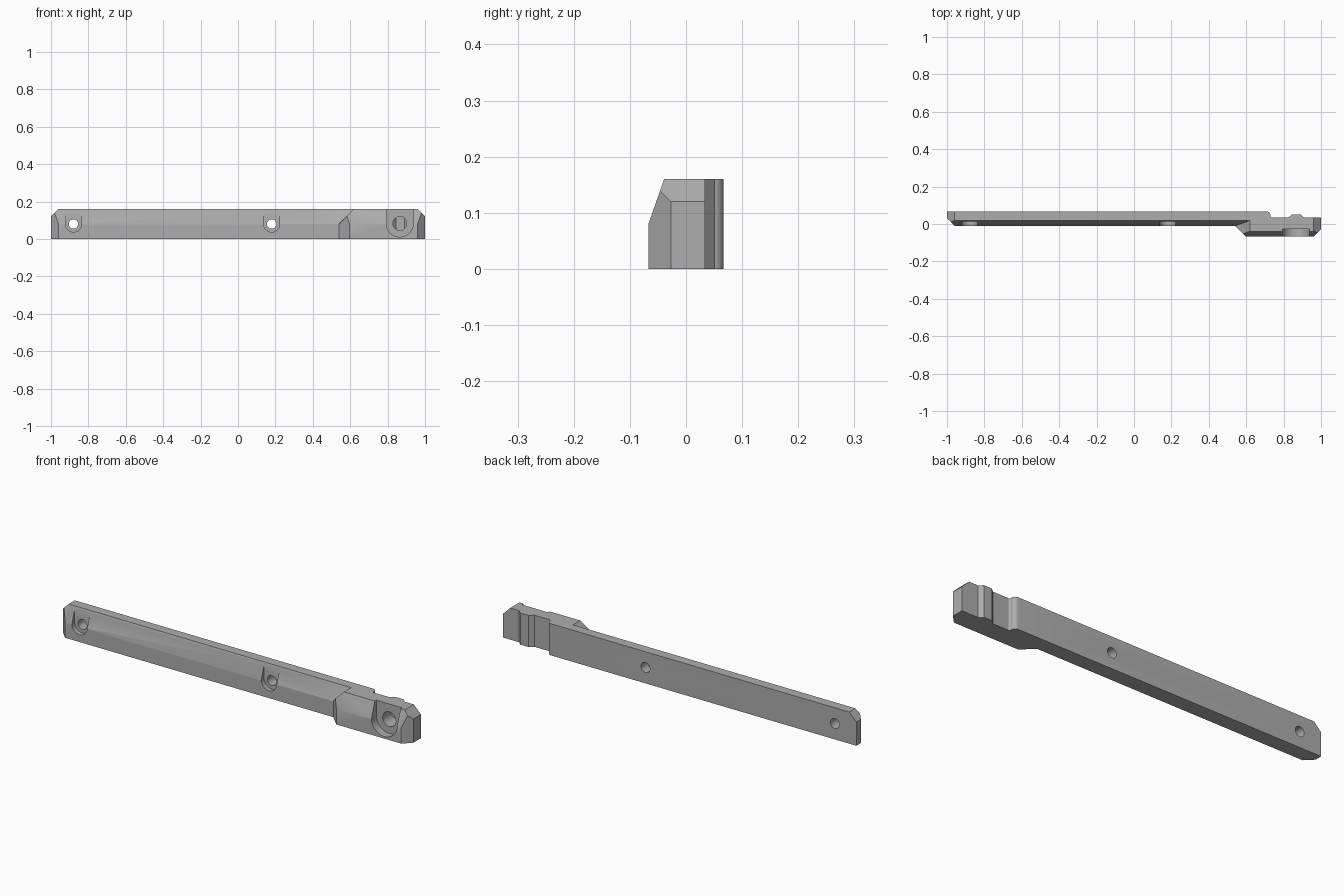
import bpy, bmesh, math
from mathutils import Vector

if "Cube" in bpy.data.objects:
    bpy.data.objects.remove(bpy.data.objects["Cube"])

H = 0.16            # rail height
KNEE = 0.08         # height where the front starts leaning back
LEAN = 0.028        # how far the front leans back at the top

grey = bpy.data.materials.new("machined grey")
grey.use_nodes = True
GREY = (0.42, 0.42, 0.42, 1)
grey.diffuse_color = GREY
grey.node_tree.nodes["Principled BSDF"].inputs["Base Color"].default_value = GREY


def prism(name, outline, place, depth, cuts=()):
    """Extrude an outline by depth, then trim it by (point, outward normal) planes."""
    bm = bmesh.new()
    face = bm.faces.new([bm.verts.new(place(*p)) for p in outline])
    new = bmesh.ops.extrude_face_region(bm, geom=[face])["geom"]
    bmesh.ops.translate(bm, vec=depth, verts=[v for v in new if isinstance(v, bmesh.types.BMVert)])
    for point, normal in cuts:
        bmesh.ops.bisect_plane(bm, geom=bm.verts[:] + bm.edges[:] + bm.faces[:], dist=1e-6,
                               plane_co=point, plane_no=Vector(normal).normalized(), clear_outer=True)
        bmesh.ops.holes_fill(bm, edges=[e for e in bm.edges if e.is_boundary], sides=0)
    bmesh.ops.recalc_face_normals(bm, faces=bm.faces[:])
    mesh = bpy.data.meshes.new(name)
    bm.to_mesh(mesh)
    bm.free()
    mesh.materials.append(grey)
    obj = bpy.data.objects.new(name, mesh)
    bpy.context.collection.objects.link(obj)
    return obj


def plan(x, y):
    return (x, y, 0)


def combine(target, other, operation):
    other.hide_render = True
    mod = target.modifiers.new("combine", 'BOOLEAN')
    mod.operation, mod.object, mod.solver = operation, other, 'EXACT'
    bpy.context.view_layer.objects.active = target
    bpy.ops.object.modifier_apply(modifier=mod.name)
    bpy.data.objects.remove(other)


def arc(cx, cy, r, start, end, n):
    return [(cx + r * math.cos(math.radians(start + (end - start) * i / n)),
             cy + r * math.sin(math.radians(start + (end - start) * i / n))) for i in range(n + 1)]


def lean_cut(y):
    return ((0, y, KNEE), (0, -(H - KNEE), LEAN))


# Long bar, with rounded back step and the boss behind the large hole
bar_outline = ([(-0.96, -0.01), (-1, 0.03), (-1, 0.067)]
               + arc(0.71, 0.047, 0.02, 90, 0, 6)
               + arc(0.74, 0.043, 0.01, 180, 270, 4)
               + [(0.825, 0.034), (0.845, 0.052), (0.89, 0.052), (0.91, 0.034), (0.91, -0.01)])
bar_outline = [(x, 0.034 if abs(y - 0.033) < 1e-5 else y) for x, y in bar_outline]
rail = prism("rail", bar_outline, plan, (0, 0, H),
             [lean_cut(-0.01), ((-1, 0, 0.12), (-1, 0, 1))])

# Thick clamp head
head_outline = [(0.54, -0.01), (0.597, -0.067), (0.96, -0.067),
                (1, -0.027), (1, 0.034), (0.54, 0.034)]
head = prism("head", head_outline, plan, (0, 0, H),
             [lean_cut(-0.067), ((1, 0, 0.12), (1, 0, 1)), ((0.54, 0, KNEE), (-1, 0, 1))])
combine(rail, head, 'UNION')

# Screw holes with open-topped pockets: x, z, hole radius, pocket radius, floor y
for x, z, hole, pocket, floor in [(-0.88, 0.08, 0.025, 0.043, 0.013),
                                  (0.18, 0.08, 0.025, 0.043, 0.013),
                                  (0.865, 0.083, 0.037, 0.072, -0.027)]:
    def front(u, w):
        return (u, -0.2, w)
    u_shape = arc(x, z, pocket, 180, 360, 24) + [(x + pocket, 0.3), (x - pocket, 0.3)]
    combine(rail, prism("pocket_cutter", u_shape, front, (0, floor + 0.2, 0)), 'DIFFERENCE')
    circle = arc(x, z, hole, 0, 360, 32)[:-1]
    combine(rail, prism("hole_cutter", circle, front, (0, 0.4, 0)), 'DIFFERENCE')

# Smooth the rounded walls, keep the machined edges crisp
bpy.ops.object.select_all(action='DESELECT')
rail.select_set(True)
bpy.context.view_layer.objects.active = rail
bpy.ops.object.shade_smooth_by_angle(angle=math.radians(30))
